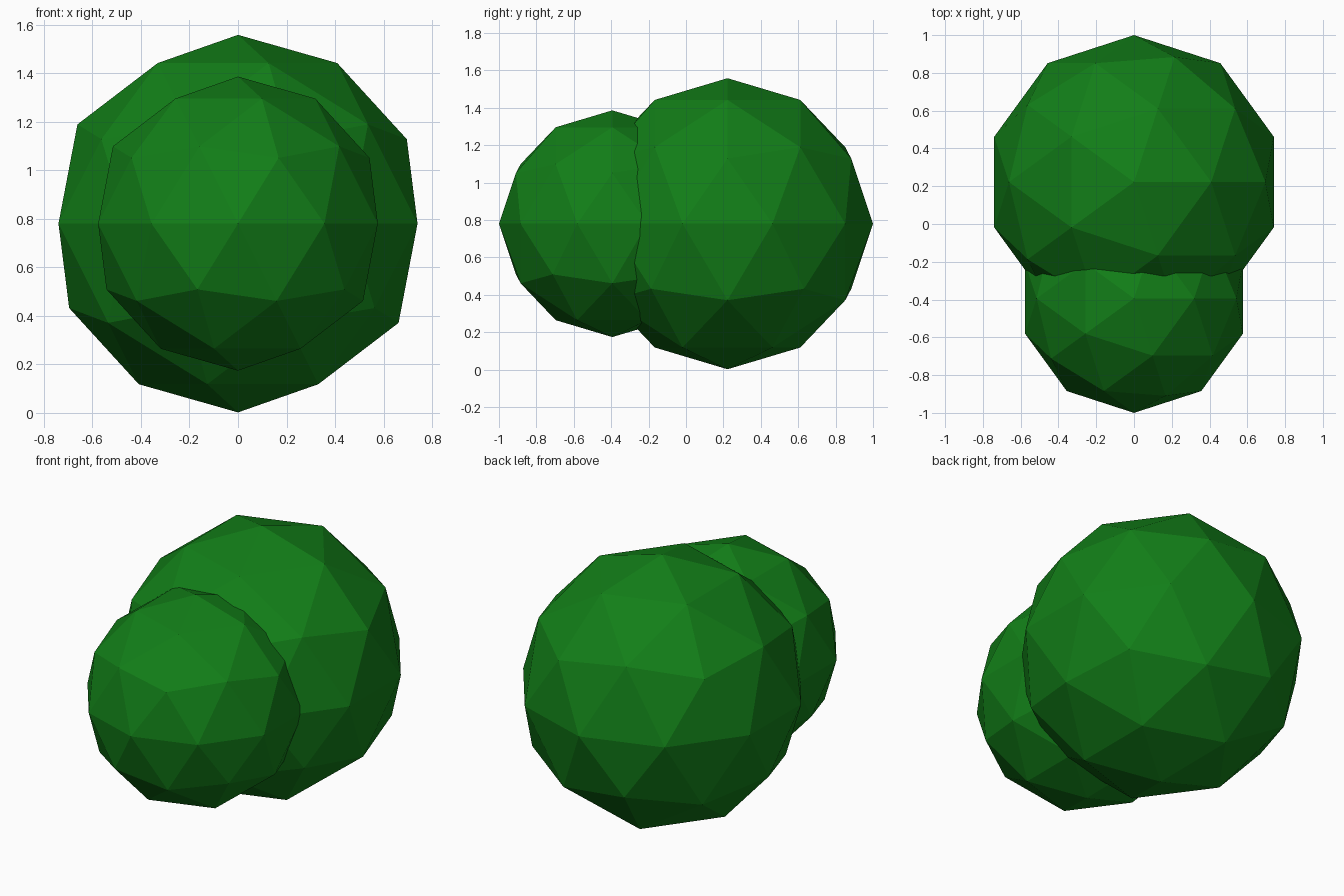
import bpy

if "Cube" in bpy.data.objects:
    bpy.data.objects.remove(bpy.data.objects["Cube"])

# Shared leaf material
leaf = bpy.data.materials.new("leaf_green")
leaf.diffuse_color = (0.006, 0.21, 0.009, 1.0)
leaf.use_nodes = True
leaf.node_tree.nodes["Principled BSDF"].inputs["Base Color"].default_value = leaf.diffuse_color


def leaf_ball(name, y, radius):
    """Low-poly faceted foliage ball, centred on x = 0."""
    bpy.ops.mesh.primitive_ico_sphere_add(
        subdivisions=2, radius=radius, location=(0, y, 0.78))
    ball = bpy.context.object
    ball.name = name
    ball.data.materials.append(leaf)
    bpy.ops.object.shade_flat()
    return ball


# Large rear ball and smaller front ball, overlapping
leaf_ball("large_foliage", 0.222, 0.778)
leaf_ball("small_foliage", -0.394, 0.606)
